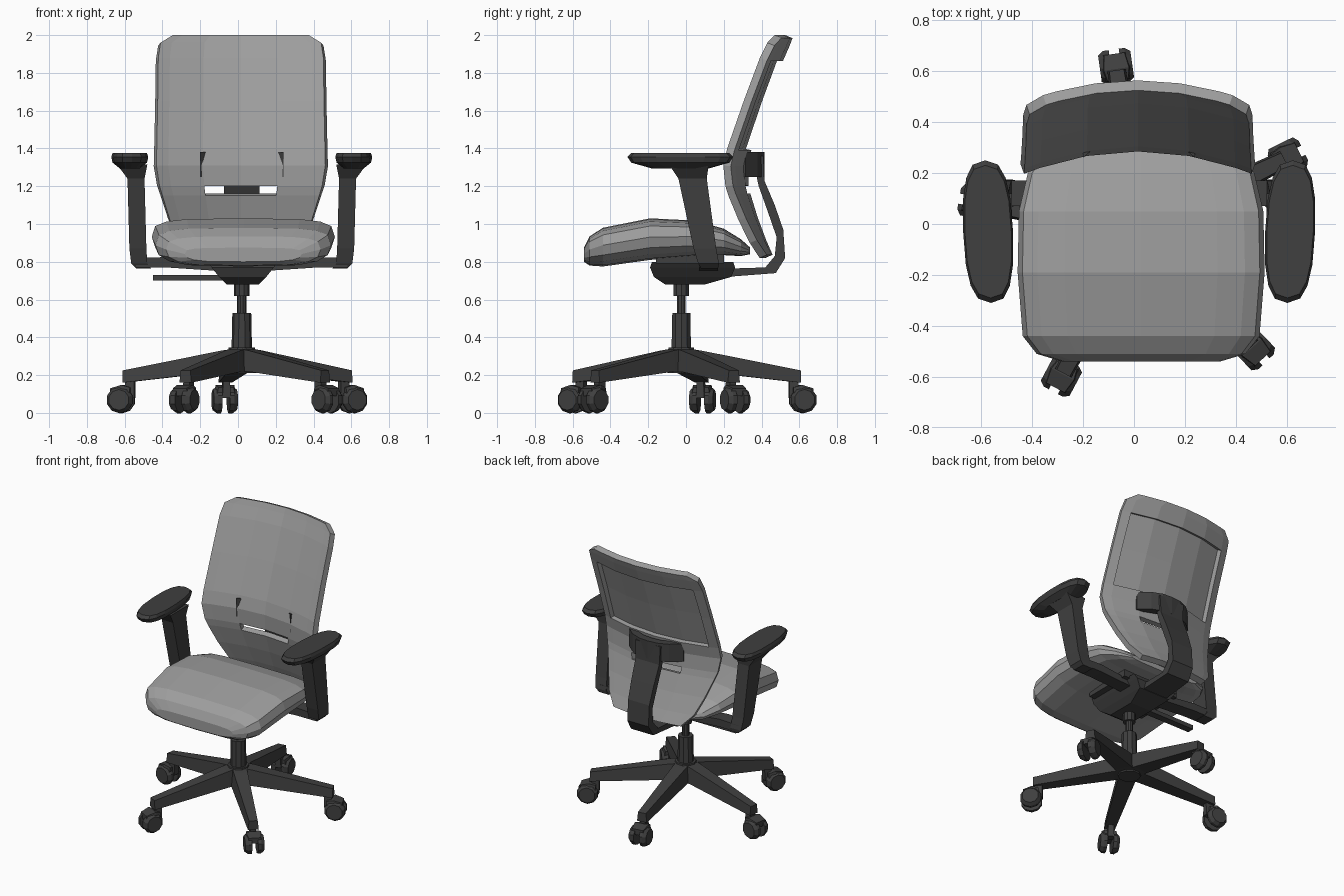
import bpy, bmesh, math

if "Cube" in bpy.data.objects:
    bpy.data.objects.remove(bpy.data.objects["Cube"])

CX, CY = 0.02, -0.025   # column axis


def material(name, value):
    m = bpy.data.materials.new(name)
    m.diffuse_color = (value, value, value, 1)
    m.use_nodes = True
    m.node_tree.nodes["Principled BSDF"].inputs["Base Color"].default_value = m.diffuse_color
    return m


GREY = material("grey fabric", 0.34)
DARK = material("dark plastic", 0.05)


def make_object(name, bm, mat):
    me = bpy.data.meshes.new(name)
    bm.to_mesh(me)
    bm.free()
    me.materials.append(mat)
    ob = bpy.data.objects.new(name, me)
    bpy.context.collection.objects.link(ob)
    return ob


def loft(name, rings, mat):
    """Skin a list of closed rings and cap both ends."""
    bm = bmesh.new()
    vr = [[bm.verts.new(p) for p in r] for r in rings]
    n = len(rings[0])
    for a, b in zip(vr, vr[1:]):
        for i in range(n):
            j = (i + 1) % n
            bm.faces.new((a[i], a[j], b[j], b[i]))
    bm.faces.new(vr[0])
    bm.faces.new(vr[-1])
    bmesh.ops.recalc_face_normals(bm, faces=bm.faces)
    return make_object(name, bm, mat)


def rect(x0, x1, y0, y1, z):
    return [(x0, y0, z), (x1, y0, z), (x1, y1, z), (x0, y1, z)]


def box(name, x0, x1, y0, y1, z0, z1, mat):
    return loft(name, [rect(x0, x1, y0, y1, z0), rect(x0, x1, y0, y1, z1)], mat)


def turned(name, x, y, steps, sides, mat):
    """Vertical round part from (radius, z) steps."""
    return loft(name, [[(x + r * math.cos(math.tau * i / sides),
                         y + r * math.sin(math.tau * i / sides), z)
                        for i in range(sides)] for r, z in steps], mat)


def spow(v, e):
    return math.copysign(abs(v) ** e, v)


# Seat cushion: cross-sections (y, top, bottom, half width)
rings = []
for y, top, bot, hw in [(-.54, .875, .80, .31), (-.51, .935, .78, .41), (-.44, .98, .775, .465),
                        (-.19, 1.03, .81, .485), (.05, 1.018, .83, .48), (.2, .975, .835, .445),
                        (.29, .92, .83, .38), (.34, .875, .84, .28)]:
    mid = bot + (top - bot) * .55
    ring = []
    for i in range(16):
        a = math.tau * i / 16
        s = math.sin(a)
        z = mid + (top - mid) * spow(s, .55) if s > 0 else mid + (mid - bot) * spow(s, .8)
        ring.append((.028 + hw * spow(math.cos(a), .5), y, z))
    rings.append(ring)
loft("seat", rings, GREY)

# Backrest: rows (z, centre y of front surface, half width)
ROWS = [(2.0, .525, .36), (1.96, .51, .425), (1.88, .475, .437), (1.65, .39, .44), (1.4, .305, .445),
        (1.31, .285, .447), (1.2, .29, .43), (1.15, .30, .415), (1.02, .34, .375),
        (.9, .385, .33), (.82, .42, .26)]
COLS = [-1, -.86, -.45, 0, .45, .86, 1]


def back_part(name, keep, thickness):
    bm = bmesh.new()
    grid = [[bm.verts.new((.015 + hw * u, y - .085 * (hw * u / .44) ** 2, z)) for u in COLS]
            for z, y, hw in ROWS]
    for r in range(len(ROWS) - 1):
        for c in range(len(COLS) - 1):
            if keep(r, c):
                bm.faces.new((grid[r + 1][c], grid[r + 1][c + 1], grid[r][c + 1], grid[r][c]))
    bmesh.ops.delete(bm, geom=[v for v in bm.verts if not v.link_faces], context='VERTS')
    ob = make_object(name, bm, GREY)
    mod = ob.modifiers.new("thickness", 'SOLIDIFY')
    mod.thickness = thickness
    mod.offset = -1
    return ob


def in_panel(r, c):
    return 2 <= r <= 3 and 1 <= c <= 4


def in_slot(r, c):
    return r == 6 and 2 <= c <= 3


back_part("backrest_frame", lambda r, c: not in_panel(r, c) and not in_slot(r, c), .042)
back_part("backrest_panel", in_panel, .012)

# Back support: curved cross bar and bent spine
rings = []
for i in range(7):
    x = -.22 + .44 * i / 6
    y = .415 - .1 * (abs(x) / .22) ** 2.5
    rings.append([(CX + x, y - .055, 1.25), (CX + x, y, 1.25), (CX + x, y, 1.38), (CX + x, y - .055, 1.38)])
loft("back_support_bar", rings, DARK)
rings = []
for yi, zi, yo, zo, hw in [(.35, 1.36, .41, 1.36, .10), (.385, 1.2, .415, 1.23, .095),
                           (.435, 1.06, .47, 1.1, .09), (.48, .93, .515, .97, .085),
                           (.47, .83, .525, .82, .085), (.42, .77, .475, .74, .09), (.1, .76, .15, .715, .10)]:
    rings.append([(CX - hw, yi, zi), (CX + hw, yi, zi), (CX + hw, yo, zo), (CX - hw, yo, zo)])
loft("back_support_spine", rings, DARK)

# Armrests, mirrored left and right
for side, s in (("left", -1), ("right", 1)):
    def X(d):
        return CX + s * d
    rings = []
    for k, z in [(.55, 1.295), (.93, 1.325), (1, 1.355), (.93, 1.375)]:
        ring = []
        for i in range(16):
            a = math.tau * i / 16
            dy = .28 * k * spow(math.sin(a), .8)
            ring.append((X(.593 + .098 * k * spow(math.cos(a), .7) + .04 * dy), -.03 + dy, z))
        rings.append(ring)
    loft(side + "_arm_pad", rings, DARK)
    loft(side + "_arm_post", [rect(X(.50), X(.66), -.09, .12, 1.315), rect(X(.515), X(.605), -.04, .11, 1.24),
                              rect(X(.505), X(.595), .04, .16, .87), rect(X(.50), X(.585), .065, .175, .79),
                              rect(X(.48), X(.56), .08, .17, .765)], DARK)
    loft(side + "_arm_bracket", [[(X(d), .07, z0), (X(d), .17, z0), (X(d), .17, z1), (X(d), .07, z1)]
                                 for d, z0, z1 in [(.56, .77, .82), (.4, .77, .825), (.1, .75, .79)]], DARK)

# Mechanism under the seat, with lever
loft("tilt_mechanism", [rect(-.06, .11, -.11, .1, .68), rect(-.10, .15, -.17, .24, .72),
                        rect(-.14, .19, -.19, .26, .77), rect(-.16, .21, -.18, .25, .80)], DARK)
box("seat_plate", -.2, .25, -.16, .2, .79, .85, DARK)
box("lever", -.45, -.08, .02, .07, .70, .73, DARK)

# Gas column
turned("column", CX, CY, [(.055, .3), (.05, .53), (.024, .53), (.024, .62), (.042, .62), (.042, .7)], 10, DARK)

# Five-spoke base with twin-wheel casters
turned("base_hub", CX, CY, [(.075, .21), (.085, .27), (.07, .345)], 10, DARK)
for k in range(5):
    ang = math.radians(26 + 72 * k)
    c, sn = math.cos(ang), math.sin(ang)

    def P(r, t, z):
        return (CX + r * c - t * sn, CY + r * sn + t * c, z)

    def radial(sections):
        return [[P(r, -w, z0), P(r, w, z0), P(r, w * .8, z1), P(r, -w * .8, z1)] for r, w, z0, z1 in sections]
    n = str(k + 1)
    loft("base_spoke_" + n, radial([(0, .06, .22, .345), (.1, .058, .22, .33), (.635, .036, .16, .225)]), DARK)
    loft("caster_stem_" + n, radial([(.575, .022, .08, .18), (.625, .022, .08, .18)]), DARK)
    loft("caster_hood_" + n, radial([(.595, .05, .09, .135), (.64, .062, .09, .148), (.70, .05, .09, .13)]), DARK)
    for t0, t1 in ((-.064, -.02), (.02, .064)):
        outer = -1 if t0 < 0 else 1
        rings = []
        for t in (t0, (t0 + t1) / 2, t1):
            rad = .055 if t * outer > .06 else .071
            rings.append([P(.65 + rad * math.cos(math.tau * (i + .5) / 10), t,
                            .069 + rad * math.sin(math.tau * (i + .5) / 10)) for i in range(10)])
        loft("caster_wheel_" + n + ("a" if outer < 0 else "b"), rings, DARK)
